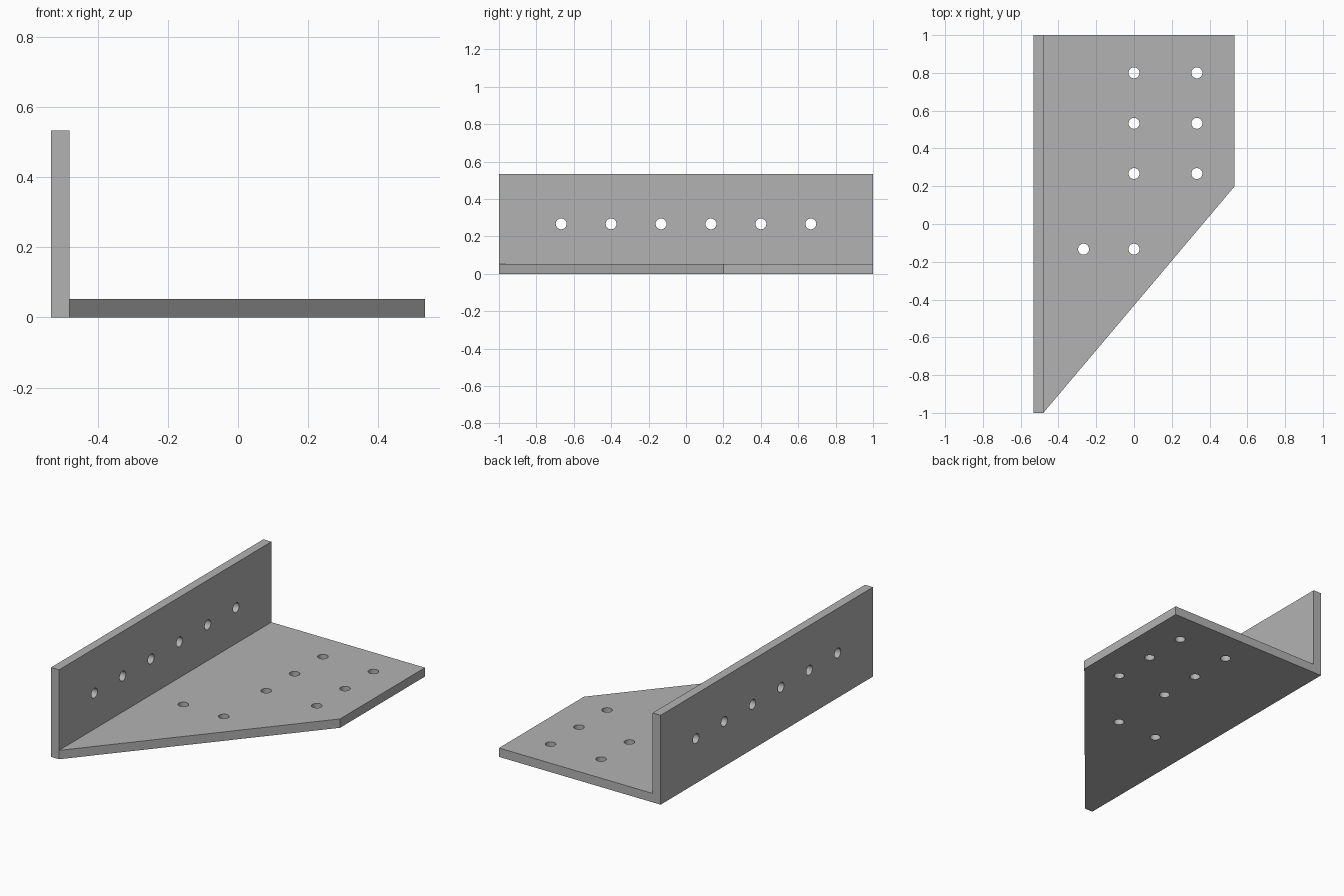
import bpy
import bmesh
from math import pi
from mathutils import Matrix, Vector

cube = bpy.data.objects.get("Cube")
if cube:
    bpy.data.objects.remove(cube, do_unlink=True)

HALF_W, HALF_L, HEIGHT, THICK = 0.533, 1.0, 0.533, 0.053
HOLE_R = 0.029
INNER_X = THICK - HALF_W

steel = bpy.data.materials.new("grey steel")
steel.use_nodes = True
GREY = (0.45, 0.45, 0.45, 1)
steel.diffuse_color = GREY
steel.node_tree.nodes["Principled BSDF"].inputs["Base Color"].default_value = GREY


def make_object(name, bm):
    bmesh.ops.recalc_face_normals(bm, faces=bm.faces[:])
    mesh = bpy.data.meshes.new(name)
    bm.to_mesh(mesh)
    bm.free()
    mesh.materials.append(steel)
    obj = bpy.data.objects.new(name, mesh)
    bpy.context.collection.objects.link(obj)
    return obj


# L-shaped profile extruded along the length
bm = bmesh.new()
profile = [(-HALF_W, 0), (HALF_W, 0), (HALF_W, THICK),
           (INNER_X, THICK), (INNER_X, HEIGHT), (-HALF_W, HEIGHT)]
face = bm.faces.new([bm.verts.new((x, -HALF_L, z)) for x, z in profile])
grown = bmesh.ops.extrude_face_region(bm, geom=[face])["geom"]
bmesh.ops.translate(bm, vec=(0, 2 * HALF_L, 0),
                    verts=[g for g in grown if isinstance(g, bmesh.types.BMVert)])

# Diagonal cut across the front corner of the base
start, end = Vector((INNER_X, -HALF_L, 0)), Vector((HALF_W, 0.2, 0))
outward = (end - start).cross(Vector((0, 0, 1))).normalized()
bmesh.ops.bisect_plane(bm, geom=bm.verts[:] + bm.edges[:] + bm.faces[:], dist=1e-4,
                       plane_co=start, plane_no=outward, clear_outer=True)
bmesh.ops.holes_fill(bm, edges=[e for e in bm.edges if e.is_boundary], sides=0)
bracket = make_object("angle_bracket", bm)

# Drills for the base holes and the row of wall holes
bm = bmesh.new()


def drill(location, rotation=Matrix()):
    bmesh.ops.create_cone(bm, cap_ends=True, segments=32, radius1=HOLE_R, radius2=HOLE_R,
                          depth=0.2, matrix=Matrix.Translation(location) @ rotation)


for y in (0.267, 0.533, 0.8):
    for x in (0, 0.333):
        drill((x, y, THICK / 2))
for x in (-0.267, 0):
    drill((x, -0.133, THICK / 2))
for i in range(6):
    drill((-HALF_W + THICK / 2, (i - 2.5) * 0.267, 0.267), Matrix.Rotation(pi / 2, 4, 'Y'))
drills = make_object("hole_cutters", bm)
drills.hide_render = True

# Cut the holes, then discard the drills
cut = bracket.modifiers.new("holes", 'BOOLEAN')
cut.operation = 'DIFFERENCE'
cut.solver = 'EXACT'
cut.object = drills
bpy.context.view_layer.objects.active = bracket
bracket.select_set(True)
bpy.ops.object.modifier_apply(modifier=cut.name)
bpy.data.objects.remove(drills, do_unlink=True)
bpy.ops.object.shade_smooth_by_angle()
